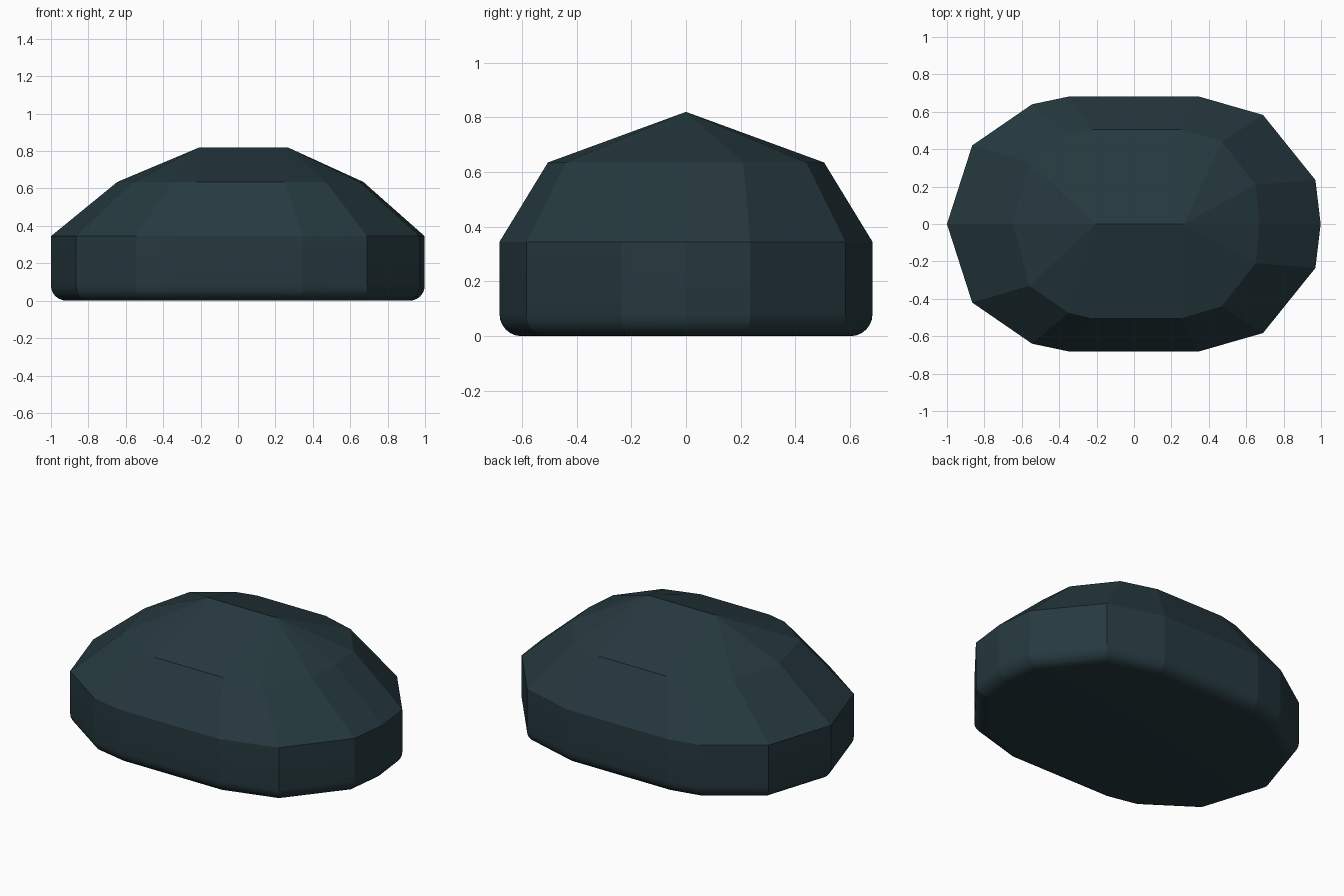
import bpy
import bmesh

cube = bpy.data.objects.get("Cube")
if cube:
    bpy.data.objects.remove(cube, do_unlink=True)

# Half outlines from the left tip to the right tip
SHOULDER_Z, CROWN_Z, RIDGE_Z = 0.345, 0.635, 0.82
SHOULDER = [(-1, 0), (-0.865, 0.42), (-0.545, 0.64), (-0.345, 0.682),
            (0.345, 0.682), (0.69, 0.583), (0.97, 0.235), (0.998, 0)]
CROWN = [(-0.645, 0), (-0.56, 0.33), (-0.35, 0.475), (-0.22, 0.505),
         (0.25, 0.505), (0.47, 0.44), (0.65, 0.21), (0.67, 0)]
RIDGE = (-0.205, 0.265)


def ring(bm, half, z):
    """Close a half outline by mirroring it across y = 0."""
    points = half + [(x, -y) for x, y in half[-2:0:-1]]
    return [bm.verts.new((x, y, z)) for x, y in points]


def loft(bm, lower, upper):
    """Join two rings with quads."""
    n = len(lower)
    for i in range(n):
        j = (i + 1) % n
        bm.faces.new((lower[i], lower[j], upper[j], upper[i]))


bm = bmesh.new()
base = ring(bm, SHOULDER, 0)
shoulder = ring(bm, SHOULDER, SHOULDER_Z)
crown = ring(bm, CROWN, CROWN_Z)
loft(bm, base, shoulder)
loft(bm, shoulder, crown)
underside = bm.faces.new(base)

# Faceted cap: a fan at each ridge end, a quad on each long side
left_end, right_end = (bm.verts.new((x, 0, RIDGE_Z)) for x in RIDGE)
for i, a in enumerate(crown):
    b = crown[(i + 1) % len(crown)]
    ends = [left_end if v.co.x < 0 else right_end for v in (a, b)]
    if ends[0] == ends[1]:
        bm.faces.new((a, b, ends[0]))
    else:
        bm.faces.new((a, b, ends[1], ends[0]))

# Rounded bottom rim
bmesh.ops.bevel(bm, geom=list(underside.edges), offset=0.08, segments=6,
                profile=0.5, affect='EDGES', clamp_overlap=True)
bmesh.ops.recalc_face_normals(bm, faces=bm.faces[:])

# Smooth only around the rim curve; keep every facet edge crisp
for face in bm.faces:
    face.smooth = True
for edge in bm.edges:
    a, b = (v.co for v in edge.verts)
    edge.smooth = abs(a.z - b.z) < 0.001 and a.z < 0.1

mesh = bpy.data.meshes.new("faceted_stone")
bm.to_mesh(mesh)
bm.free()
stone = bpy.data.objects.new("faceted_stone", mesh)
bpy.context.collection.objects.link(stone)

# Dark slate teal
color = (0.019, 0.041, 0.050, 1)
material = bpy.data.materials.new("dark_slate_teal")
material.use_nodes = True
material.diffuse_color = color
shader = next(n for n in material.node_tree.nodes if n.type == 'BSDF_PRINCIPLED')
shader.inputs["Base Color"].default_value = color
mesh.materials.append(material)
